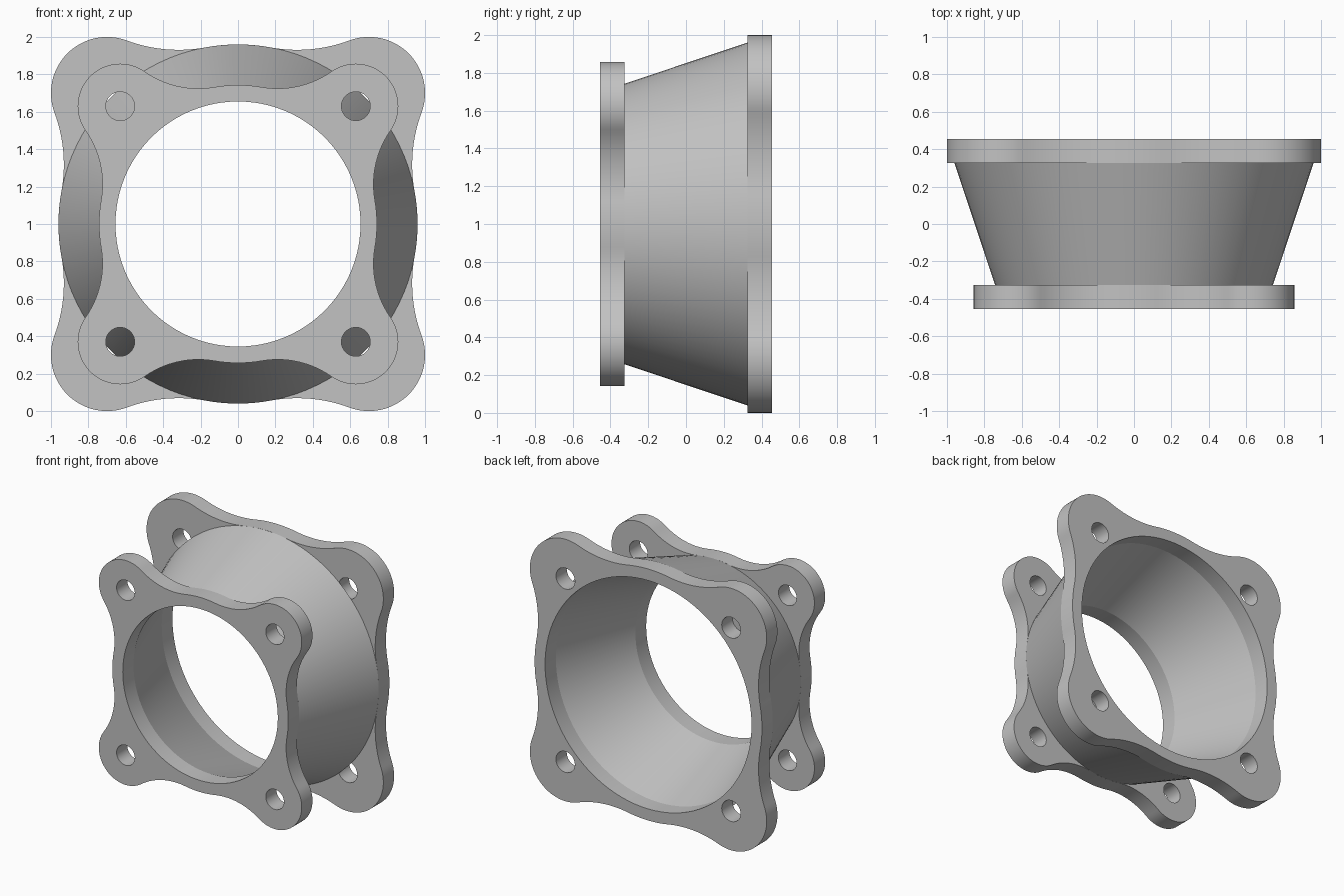
import bpy, bmesh
from math import acos, atan2, cos, sin, pi, hypot

cube = bpy.data.objects.get("Cube")
if cube:
    bpy.data.objects.remove(cube, do_unlink=True)

grey = bpy.data.materials.new("metal_grey")
grey.use_nodes = True
colour = (0.54, 0.54, 0.54, 1)
grey.diffuse_color = colour
grey.node_tree.nodes["Principled BSDF"].inputs["Base Color"].default_value = colour

HALF_DEPTH = 0.455
THICK = 0.13
INNER_Y = HALF_DEPTH - THICK


def arc(cx, cy, r, a, b, n):
    return [(cx + r * cos(a + (b - a) * i / n), cy + r * sin(a + (b - a) * i / n))
            for i in range(n + 1)]


def circle(cx, cy, r, n):
    return arc(cx, cy, r, 0, 2 * pi, n)[:-1]


def flange_outline(hub, lobe_pos, lobe_r, fillet):
    """Round hub blended by concave fillets into four corner lobes."""
    diag = hypot(lobe_pos, lobe_pos)
    d1, d2 = hub + fillet, lobe_r + fillet
    phi = pi / 4 + acos((d1 * d1 + diag * diag - d2 * d2) / (2 * d1 * diag))
    fx, fy = d1 * cos(phi), d1 * sin(phi)
    to_lobe = atan2(lobe_pos - fy, lobe_pos - fx)
    half = arc(0, 0, hub, pi / 2, phi, 6)
    half += arc(fx, fy, fillet, phi - pi, to_lobe, 14)[1:]
    half += arc(lobe_pos, lobe_pos, lobe_r, to_lobe + pi, pi / 4, 16)[1:]
    quarter = half + [(y, x) for x, y in reversed(half[:-1])]
    points = []
    for k in range(4):
        for x, y in quarter[:-1]:
            points.append((x, y))
        quarter = [(y, -x) for x, y in quarter]
    return points


def finish(obj):
    obj.data.materials.clear()
    obj.data.materials.append(grey)
    bpy.ops.object.select_all(action='DESELECT')
    obj.select_set(True)
    bpy.context.view_layer.objects.active = obj
    bpy.ops.object.shade_smooth_by_angle(angle=pi / 6)


def flange(name, y, hub, bore, lobe_pos, lobe_r, fillet, bolt_r):
    curve = bpy.data.curves.new(name, 'CURVE')
    curve.dimensions = '2D'
    curve.fill_mode = 'BOTH'
    curve.extrude = THICK / 2
    loops = [flange_outline(hub, lobe_pos, lobe_r, fillet), circle(0, 0, bore, 96)]
    loops += [circle(sx * lobe_pos, sy * lobe_pos, bolt_r, 32)
              for sx in (-1, 1) for sy in (-1, 1)]
    for loop in loops:
        spline = curve.splines.new('POLY')
        spline.points.add(len(loop) - 1)
        for point, (px, py) in zip(spline.points, loop):
            point.co = (px, py, 0, 1)
        spline.use_cyclic_u = True
    obj = bpy.data.objects.new(name, curve)
    bpy.context.collection.objects.link(obj)
    obj.rotation_euler = (pi / 2, 0, 0)
    obj.location = (0, y, 1)
    bpy.ops.object.select_all(action='DESELECT')
    obj.select_set(True)
    bpy.context.view_layer.objects.active = obj
    bpy.ops.object.convert(target='MESH')
    obj = bpy.context.view_layer.objects.active
    bm = bmesh.new()
    bm.from_mesh(obj.data)
    bmesh.ops.remove_doubles(bm, verts=bm.verts, dist=0.0005)
    bmesh.ops.recalc_face_normals(bm, faces=bm.faces)
    bm.to_mesh(obj.data)
    bm.free()
    finish(obj)


def cone_sleeve(name, profile, steps):
    """Closed (radius, y) profile swept around the bore axis."""
    bm = bmesh.new()
    rings = [[bm.verts.new((x, y, z)) for x, z in circle(0, 0, r, steps)]
             for r, y in profile]
    for j, ring in enumerate(rings):
        following = rings[(j + 1) % len(rings)]
        for i in range(steps):
            k = (i + 1) % steps
            bm.faces.new((ring[i], ring[k], following[k], following[i]))
    bmesh.ops.recalc_face_normals(bm, faces=bm.faces)
    mesh = bpy.data.meshes.new(name)
    bm.to_mesh(mesh)
    bm.free()
    obj = bpy.data.objects.new(name, mesh)
    bpy.context.collection.objects.link(obj)
    obj.location.z = 1
    finish(obj)


# Small front flange and large rear flange
flange("front_flange", -HALF_DEPTH + THICK / 2, hub=0.743, bore=0.655,
       lobe_pos=0.63, lobe_r=0.227, fillet=0.5, bolt_r=0.077)
flange("rear_flange", HALF_DEPTH - THICK / 2, hub=0.96, bore=0.872,
       lobe_pos=0.7, lobe_r=0.3, fillet=0.8, bolt_r=0.08)

# Hollow tapered sleeve between the flanges
cone_sleeve("tapered_sleeve", [(0.743, -INNER_Y), (0.96, INNER_Y),
                               (0.872, INNER_Y), (0.655, -INNER_Y)], 96)
